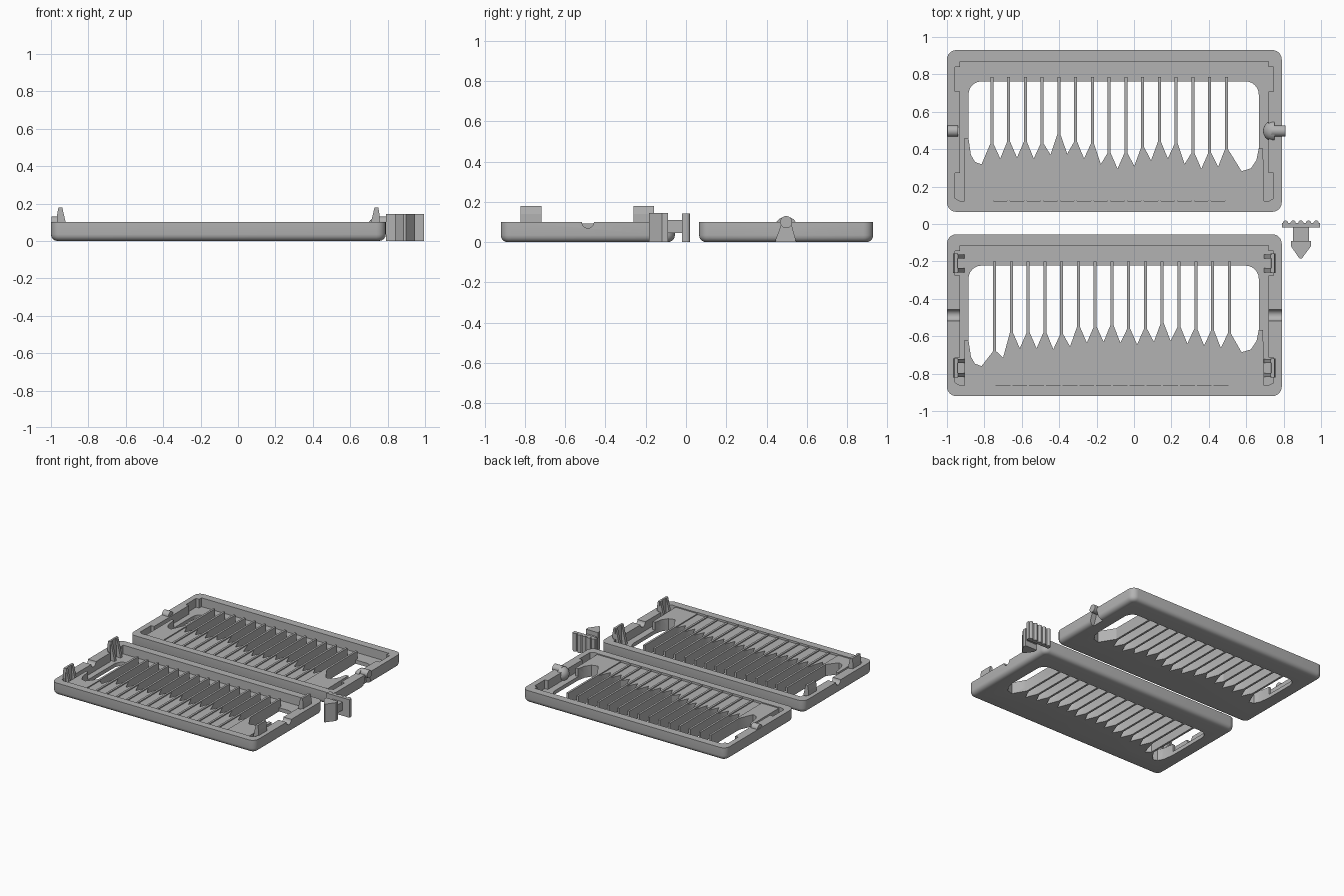
import bpy, bmesh, math
from mathutils import Vector, Matrix

if "Cube" in bpy.data.objects:
    bpy.data.objects.remove(bpy.data.objects["Cube"])

grey = bpy.data.materials.new("Plain grey")
grey.use_nodes = True
COLOUR = (0.45, 0.45, 0.45, 1)
grey.diffuse_color = COLOUR
grey.node_tree.nodes["Principled BSDF"].inputs["Base Color"].default_value = COLOUR

MID_X, HALF_W, HALF_D, RIM = -0.105, 0.895, 0.4325, 0.10
FLOOR, SLAB, GROOVE, FIN = 0.03, 0.092, 0.084, 0.008


def finish(name, bm):
    bmesh.ops.recalc_face_normals(bm, faces=bm.faces)
    mesh = bpy.data.meshes.new(name)
    bm.to_mesh(mesh)
    bm.free()
    ob = bpy.data.objects.new(name, mesh)
    bpy.context.collection.objects.link(ob)
    mesh.materials.append(grey)
    return ob


def add_prism(bm, pts, lo, hi, axis="z"):
    """Extrude a 2D outline along z, or a (y, z) outline along x, or (x, z) along y."""
    place = {"z": lambda a, b, c: (a, b, c), "x": lambda a, b, c: (c, a, b),
             "y": lambda a, b, c: (a, c, b)}[axis]
    face = bm.faces.new([bm.verts.new(place(a, b, lo)) for a, b in pts])
    ext = bmesh.ops.extrude_face_region(bm, geom=[face])
    verts = [v for v in ext["geom"] if isinstance(v, bmesh.types.BMVert)]
    step = Vector(place(0, 0, hi - lo))
    bmesh.ops.translate(bm, vec=step, verts=verts)
    return face


def prisms(name, outlines, lo, hi, axis="z"):
    bm = bmesh.new()
    for pts in outlines:
        add_prism(bm, pts, lo, hi, axis)
    return finish(name, bm)


def arc(cx, cy, r, a0, a1, n=6):
    angles = [math.radians(a0 + (a1 - a0) * i / n) for i in range(n + 1)]
    return [(cx + r * math.cos(a), cy + r * math.sin(a)) for a in angles]


def rect(x0, x1, y0, y1):
    return [(x0, y0), (x1, y0), (x1, y1), (x0, y1)]


def cut(ob, cutter):
    mod = ob.modifiers.new("Cut", "BOOLEAN")
    mod.operation, mod.solver, mod.object = "DIFFERENCE", "EXACT", cutter
    bpy.context.view_layer.objects.active = ob
    bpy.ops.object.modifier_apply(modifier=mod.name)
    bpy.data.objects.remove(cutter)


def smooth(ob):
    bpy.ops.object.select_all(action="DESELECT")
    ob.select_set(True)
    bpy.context.view_layer.objects.active = ob
    bpy.ops.object.shade_smooth_by_angle(angle=math.radians(30))


def flip(pts):
    return [(2 * MID_X - x, y) for x, y in reversed(pts)]


def make_tray(name, cy, first_fin, ridges, left_low, right_low):
    def at(pts):
        return [(x, y + cy) for x, y in pts]

    # Shell: rounded rectangle with a softened lower edge
    r = 0.05
    outline = []
    for sx, sy, a in ((1, 1, 0), (-1, 1, 90), (-1, -1, 180), (1, -1, 270)):
        outline += arc(MID_X + sx * (HALF_W - r), cy + sy * (HALF_D - r), r, a, a + 90)
    bm = bmesh.new()
    base = add_prism(bm, outline, 0, RIM)
    bmesh.ops.bevel(bm, geom=list(base.edges), offset=0.035, segments=4,
                    profile=0.5, affect="EDGES")
    tray = finish(name, bm)

    # Fins, and the pointed ends of the slots between them
    fins = [(first_fin + 0.0896 * i, y) for i, y in enumerate(ridges)]
    left_end = [(-0.885, left_low + 0.14), (-0.872, left_low + 0.05),
                (-0.85, left_low + 0.012), (-0.815, left_low)]
    right_end = [(0.575, right_low), (0.625, right_low + 0.015),
                 (0.655, right_low + 0.06), (0.667, right_low + 0.12)]
    slots, grooves = [], []
    back = 0.265
    for (xa, ya), (xb, yb) in zip(fins, fins[1:]):
        xa, xb = xa + FIN, xb - FIN
        tip = ((xa + xb) / 2, (ya + yb) / 2 - 0.085)
        slots.append([(xa, ya), tip, (xb, yb)])
        grooves.append(at(rect(xa, xb, -0.375, back)))
    slots.insert(0, left_end + [(fins[0][0] - FIN, fins[0][1])])
    slots.append([(fins[-1][0] + FIN, fins[-1][1])] + right_end)

    # Low floor behind and beside the fins, with pockets in the side walls
    side = [(-0.93, 0.372), (-0.93, 0.342), (-0.957, 0.342), (-0.957, 0.212), (-0.93, 0.212),
            (-0.93, -0.225), (-0.957, -0.225), (-0.957, -0.36), (-0.93, -0.375), (-0.905, -0.375)]
    comb = side + [(-0.905, left_end[0][1])]
    for i, slot in enumerate(slots):
        comb += slot
        if i < len(fins):
            comb += [(fins[i][0] - FIN, 0.288), (fins[i][0] + FIN, 0.288)]
    comb += [(0.69, right_end[-1][1])] + flip(side)

    # Slots right through the bottom
    holes = []
    for i, s in enumerate(slots):
        top = [(s[-1][0], back), (s[0][0], back)]
        if i == 0:
            top = [top[0]] + arc(-0.815, back - 0.07, 0.07, 90, 180)
        elif i == len(fins):
            top = arc(0.597, back - 0.07, 0.07, 0, 90) + [top[1]]
        holes.append(at(s + top))

    cut(tray, prisms("slab_cutter", [at(rect(-0.905, 0.695, -0.3725, 0.37))], SLAB, 0.3))
    cut(tray, prisms("groove_cutter", grooves, GROOVE, 0.3))
    cut(tray, prisms("floor_cutter", [at(comb)], FLOOR, 0.3))
    cut(tray, prisms("slot_cutter", holes, -0.1, 0.3))
    return tray


# Front tray: half-round notches in both side walls
A, B = -0.4875, 0.4975
front = make_tray("front_tray", A, -0.745,
                  [y - A for y in (-.68, -.58, -.58, -.58, -.59, -.55, -.55, -.54,
                                   -.56, -.56, -.53, -.55, -.56, -.57, -.585)],
                  -0.272, -0.198)
cut(front, prisms("notch_cutter", [arc(A, RIM, 0.03, 0, 360, 24)[:-1]], -1.1, -0.9, "x"))
cut(front, prisms("notch_cutter", [arc(A, RIM, 0.03, 0, 360, 24)[:-1]], 0.69, 0.9, "x"))

# Back tray: flared hole in the right-hand wall
rear = make_tray("back_tray", B, -0.76,
                 [y - B for y in (.43, .44, .44, .43, .48, .44, .43, .38,
                                  .38, .41, .44, .43, .38, .38, .40)],
                 -0.178, -0.215)
flare = [(B - 0.055, -0.02), (B + 0.055, -0.02), (B + 0.03, 0.065)]
flare += arc(B, 0.065, 0.03, 0, 180, 10)[1:] + [(B - 0.055, 0)]
cut(rear, prisms("flare_cutter", [flare], 0.75, 0.9, "x"))
for tray in (front, rear):
    smooth(tray)

# Snap hooks of the front tray: paired sloping prongs on a wall plate
for side in (-1, 1):
    for label, y in (("front", -0.77), ("back", -0.21)):
        def shape(pts):
            return [(MID_X + side * (x - MID_X), z) for x, z in pts]
        bm = bmesh.new()
        prong = [(0.695, FLOOR), (0.74, FLOOR), (0.75, 0.14), (0.75, 0.18), (0.73, 0.18)]
        for off in (-0.037, 0.037):
            add_prism(bm, shape(prong), y + off - 0.011, y + off + 0.011, "y")
        plate = [(0.73, FLOOR), (0.757, FLOOR), (0.757, 0.14), (0.75, 0.18), (0.735, 0.18)]
        add_prism(bm, shape(plate), y - 0.052, y + 0.052, "y")
        finish(f"snap_hook_{label}_{'left' if side > 0 else 'right'}", bm)

# Locating pins and dome on the back tray
for name, x0, x1 in (("pin_right", -0.998, -0.94), ("pin_left", 0.735, 0.81)):
    smooth(prisms(name, [arc(B, RIM, 0.03, 0, 360, 24)[:-1]], x0, x1, "x"))
bm = bmesh.new()
bmesh.ops.create_uvsphere(bm, u_segments=24, v_segments=12, radius=0.057,
                          matrix=Matrix.Translation((0.747, B, 0.07)))
bmesh.ops.bisect_plane(bm, geom=bm.verts[:] + bm.edges[:] + bm.faces[:],
                       plane_co=(0.75, 0, 0), plane_no=(1, 0, 0), clear_outer=True)
bmesh.ops.holes_fill(bm, edges=[e for e in bm.edges if e.is_boundary])
smooth(finish("lock_dome", bm))

# Separate latch: ribbed grip, stem and arrow head
grip = [(0.79, 0.005), (0.79, -0.02), (0.995, -0.02), (0.995, 0.005)]
for i in range(5):
    grip += arc(0.974 - 0.041 * i, 0.005, 0.014, 0, 180, 8)
smooth(prisms("latch_grip", [grip], 0, 0.143))
prisms("latch_stem", [rect(0.85, 0.935, -0.1, -0.018)], 0.045, 0.11)
head = [(0.84, -0.09), (0.84, -0.12), (0.885, -0.185), (0.897, -0.185),
        (0.945, -0.12), (0.945, -0.09)]
prisms("latch_head", [head], 0, 0.145)
